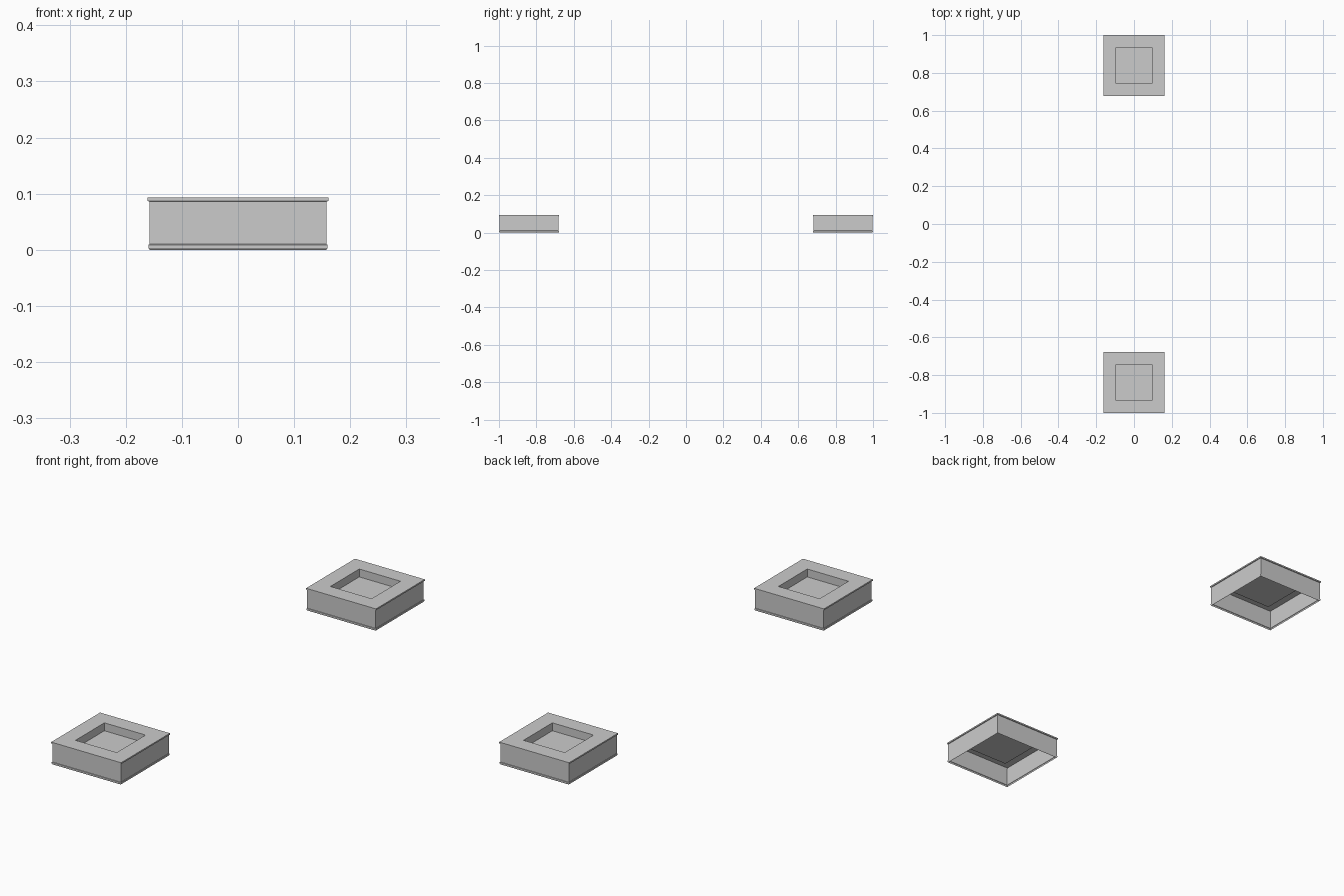
import bpy
import bmesh

if "Cube" in bpy.data.objects:
    bpy.data.objects.remove(bpy.data.objects["Cube"])

# Square profile from the open bottom rim, up the wall, over the lip, into the recess: (half width, z)
PROFILE = [
    (0.1575, 0.0), (0.1595, 0.003), (0.1595, 0.009), (0.158, 0.010),
    (0.158, 0.086), (0.161, 0.087), (0.161, 0.093),
    (0.095, 0.093), (0.095, 0.06),
]


def square_tray(name, y):
    bm = bmesh.new()
    rings = []
    for h, z in PROFILE:
        corners = [(-h, -h), (h, -h), (h, h), (-h, h)]
        rings.append([bm.verts.new((cx, cy, z)) for cx, cy in corners])
    # walls between successive rings
    for a, b in zip(rings, rings[1:]):
        for i in range(4):
            j = (i + 1) % 4
            bm.faces.new((a[i], a[j], b[j], b[i]))
    # recess floor
    bm.faces.new(rings[-1])
    mesh = bpy.data.meshes.new(name)
    bm.to_mesh(mesh)
    bm.free()
    obj = bpy.data.objects.new(name, mesh)
    obj.location = (0, y, 0)
    bpy.context.collection.objects.link(obj)
    return obj


# Matching pair, front and back
square_tray("front_square_base", -0.839)
square_tray("back_square_base", 0.839)
